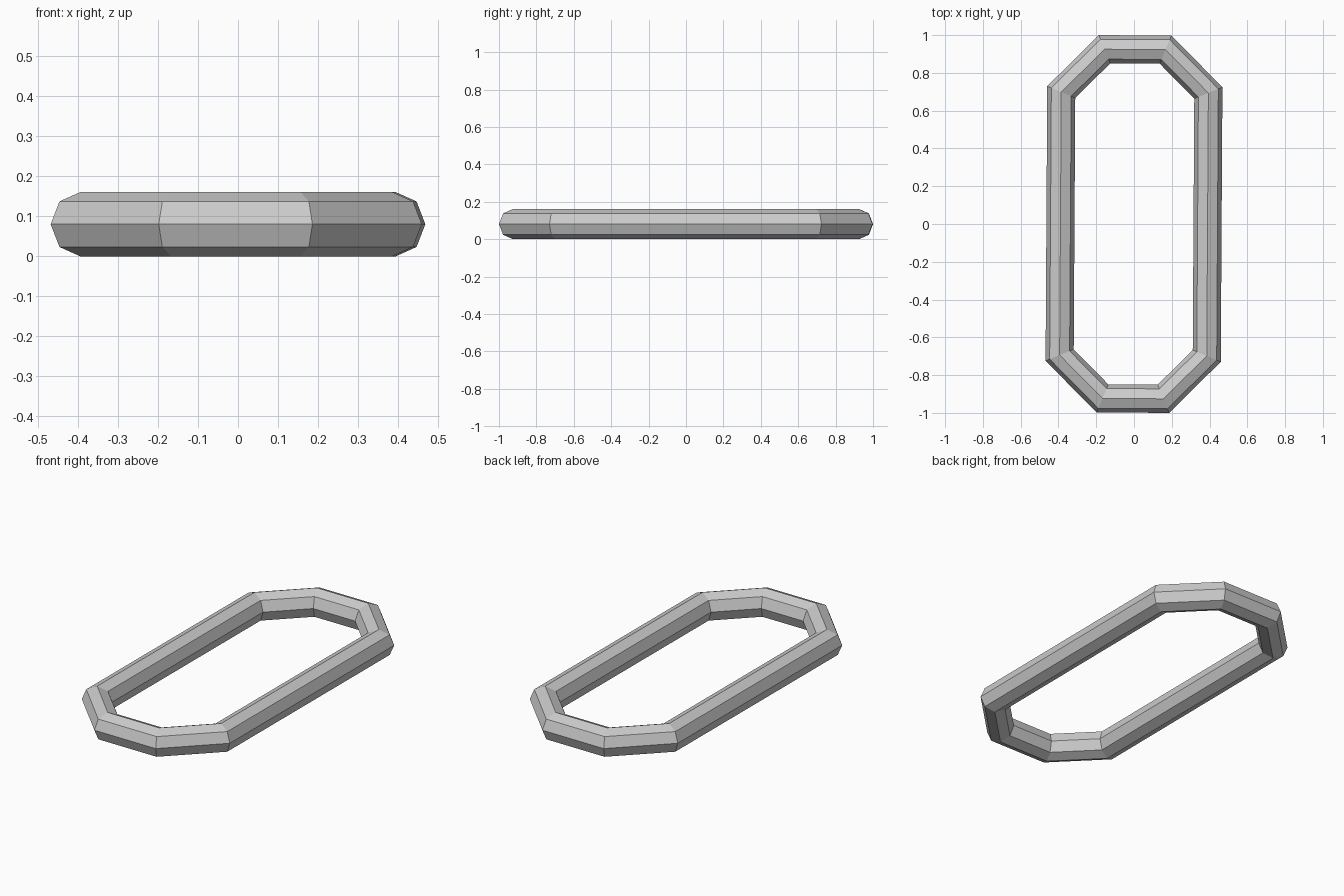
import bpy, math
from mathutils import Matrix

if "Cube" in bpy.data.objects:
    bpy.data.objects.remove(bpy.data.objects["Cube"])

MAJOR, MINOR = 0.4215, 0.0805   # ring radius, bar radius
STRETCH = 0.535                 # half-length of the added straight sides

# Chain link: eight-sided ring with an eight-sided bar
bpy.ops.mesh.primitive_torus_add(major_segments=8, minor_segments=8,
                                 major_radius=MAJOR, minor_radius=MINOR)
link = bpy.context.object
link.name = "chain_link"
mesh = link.data

# Turn so flats face the axes, then pull the two halves apart into a long link
mesh.transform(Matrix.Rotation(math.radians(22.5), 4, 'Z'))
for v in mesh.vertices:
    v.co.y += math.copysign(STRETCH, v.co.y)

# Very slight twist about z, and rest it on the floor
mesh.transform(Matrix.Translation((0, 0, MINOR)) @ Matrix.Rotation(math.radians(-0.35), 4, 'Z'))
for p in mesh.polygons:
    p.use_smooth = False
mesh.update()
